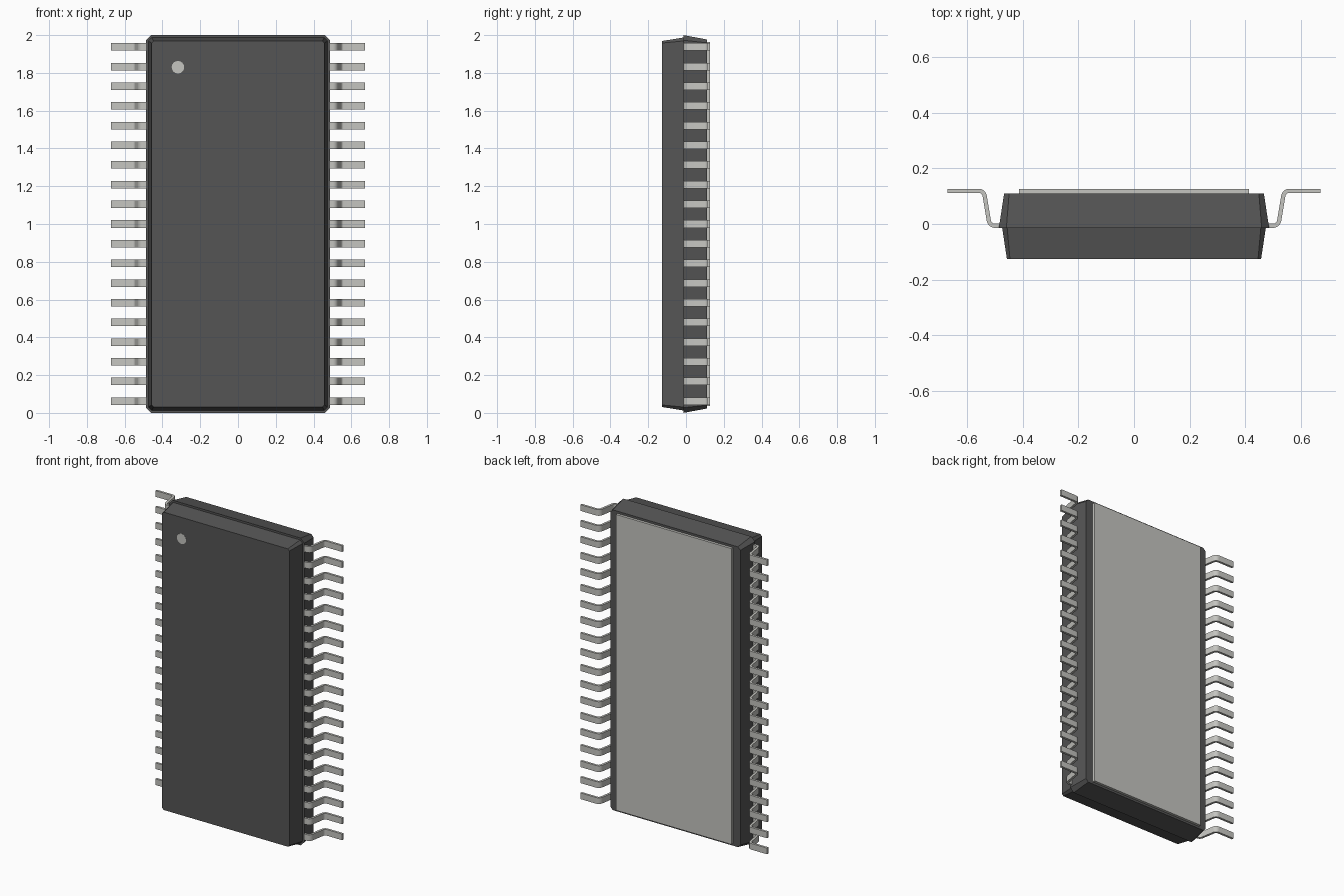
import bpy, bmesh, math
from mathutils import Vector

if "Cube" in bpy.data.objects:
    bpy.data.objects.remove(bpy.data.objects["Cube"])


def material(name, colour):
    m = bpy.data.materials.new(name)
    m.diffuse_color = (*colour, 1)
    m.use_nodes = True
    m.node_tree.nodes["Principled BSDF"].inputs["Base Color"].default_value = m.diffuse_color
    return m


PLASTIC = material("dark_plastic", (0.09, 0.09, 0.09))
METAL = material("bare_metal", (0.56, 0.56, 0.53))


def make_object(name, bm, mat):
    bmesh.ops.recalc_face_normals(bm, faces=bm.faces[:])
    mesh = bpy.data.meshes.new(name)
    bm.to_mesh(mesh)
    bm.free()
    mesh.materials.append(mat)
    ob = bpy.data.objects.new(name, mesh)
    bpy.context.collection.objects.link(ob)
    return ob


def loft(name, rings, mat):
    """Skin closed rings of points and cap both ends."""
    bm = bmesh.new()
    vs = [[bm.verts.new(p) for p in ring] for ring in rings]
    n = len(vs[0])
    for a, b in zip(vs, vs[1:]):
        for i in range(n):
            bm.faces.new((a[i], a[(i + 1) % n], b[(i + 1) % n], b[i]))
    bm.faces.new(vs[0])
    bm.faces.new(vs[-1])
    return make_object(name, bm, mat)


def clipped_rect(y, hx, hz, c):
    """Rectangle in the xz plane, centred on z = 1, with clipped corners."""
    pts = []
    for sx, sz in ((1, 1), (-1, 1), (-1, -1), (1, -1)):
        pair = [(sx * hx, y, 1 + sz * (hz - c)), (sx * (hx - c), y, 1 + sz * hz)]
        pts += pair if sx * sz > 0 else pair[::-1]
    return pts


def fillet(points, r, steps=6):
    """Round the inner corners of a 2D path."""
    pts = [Vector(p) for p in points]
    out = [pts[0]]
    for a, b, c in zip(pts, pts[1:], pts[2:]):
        u, v = (a - b).normalized(), (c - b).normalized()
        half = u.angle(v) / 2
        start, end = b + u * r / math.tan(half), b + v * r / math.tan(half)
        centre = b + (u + v).normalized() * r / math.sin(half)
        for i in range(steps + 1):
            d = (start - centre).lerp(end - centre, i / steps).normalized()
            out.append(centre + d * r)
    return out + [pts[-1]]


# Moulded body: two tapered halves meeting at a stepped parting line
MID, BACK, FRONT = -0.014, 0.110, -0.126
loft("body_back_half", [clipped_rect(MID, 0.487, 1.0, 0.027),
                        clipped_rect(BACK, 0.468, 0.977, 0.018)], PLASTIC)
loft("body_front_half", [clipped_rect(FRONT, 0.458, 0.969, 0.011),
                         clipped_rect(MID, 0.475, 0.987, 0.018)], PLASTIC)

# Thermal pad on the back
bm = bmesh.new()
bmesh.ops.create_cube(bm, size=1)
for v in bm.verts:
    v.co = (v.co.x * 0.83, 0.116 + v.co.y * 0.022, 1 + v.co.z * 1.925)
make_object("thermal_pad", bm, METAL)

# Pin one marker dot on the front
dot = [(-0.318 + 0.033 * math.cos(t), 0.033 * math.sin(t) + 1.83)
       for t in (i * math.tau / 32 for i in range(32))]
loft("pin_one_dot", [[(x, y, z) for x, z in dot]
                     for y in (FRONT + 0.003, FRONT - 0.001)], METAL)

# Gull-wing leads: one bent strip, repeated up the side and mirrored
COUNT, PITCH, WIDTH, THICK = 19, 0.1042, 0.04, 0.015
path = fillet([(0.46, -0.0065), (0.520, -0.0065), (0.541, 0.1195),
               (0.672, 0.1195)], 0.022)
z0 = 1 - PITCH * (COUNT - 1) / 2
rings = []
for i, p in enumerate(path):
    t = (path[min(i + 1, len(path) - 1)] - path[max(i - 1, 0)]).normalized()
    n = Vector((-t.y, t.x)) * THICK / 2
    rings.append([(p.x + s * n.x, p.y + s * n.y, z0 + w * WIDTH / 2)
                  for s, w in ((-1, -1), (1, -1), (1, 1), (-1, 1))])
leads = loft("leads", rings, METAL)
bpy.context.view_layer.objects.active = leads
leads.select_set(True)
bpy.ops.object.shade_smooth_by_angle(angle=math.radians(35))
arr = leads.modifiers.new("repeat", 'ARRAY')
arr.count = COUNT
arr.use_relative_offset = False
arr.use_constant_offset = True
arr.constant_offset_displace = (0, 0, PITCH)
mir = leads.modifiers.new("both_sides", 'MIRROR')
mir.use_axis = (True, False, False)
